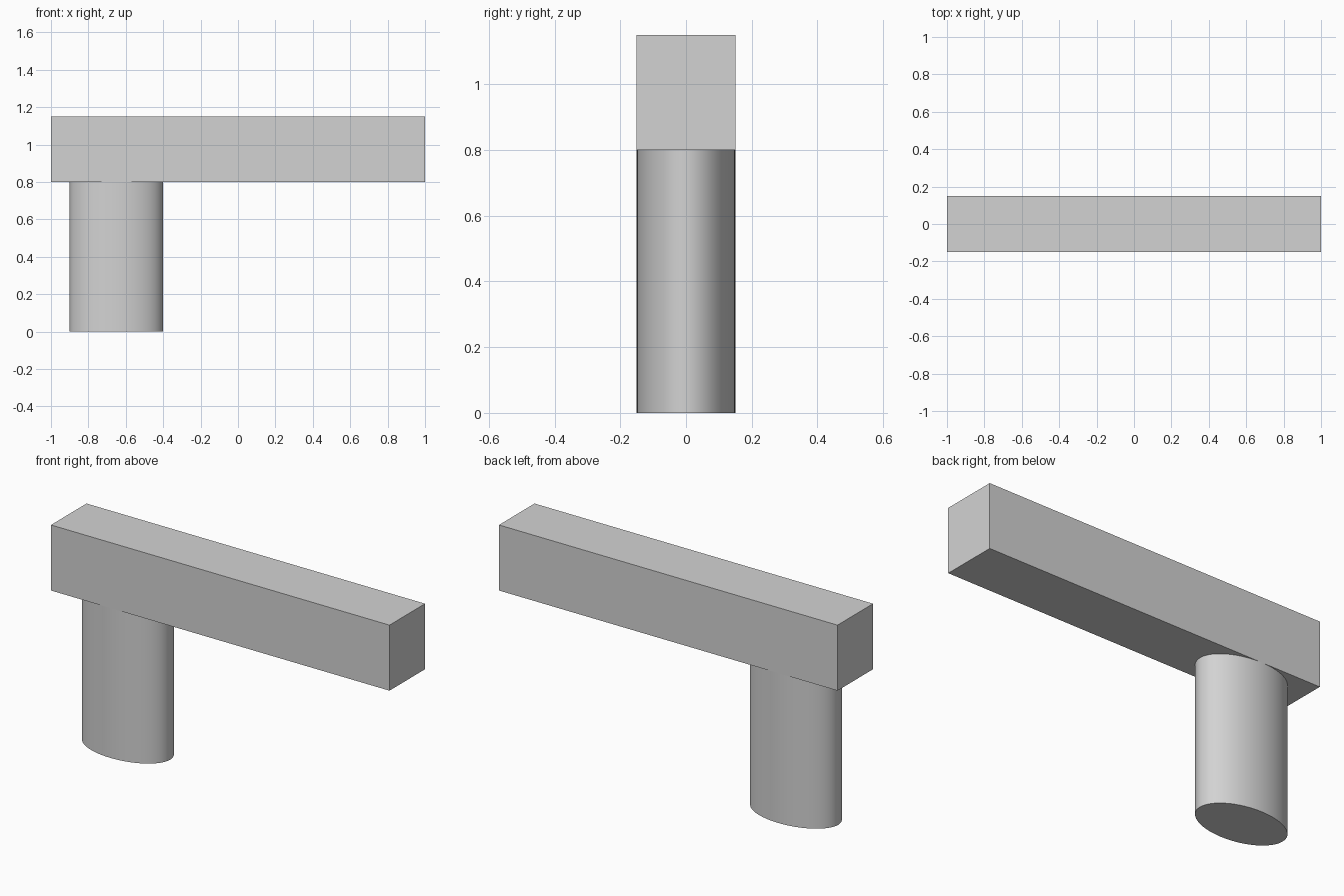
import bpy

cube = bpy.data.objects.get("Cube")
if cube:
    bpy.data.objects.remove(cube, do_unlink=True)

# Single plain grey
grey = bpy.data.materials.new("light grey")
grey.use_nodes = True
colour = (0.65, 0.65, 0.65, 1)
grey.diffuse_color = colour
grey.node_tree.nodes["Principled BSDF"].inputs["Base Color"].default_value = colour


def finish(name, size):
    """Name, scale and colour the active primitive."""
    obj = bpy.context.object
    obj.name = name
    obj.scale = size
    bpy.ops.object.transform_apply(location=False, rotation=False, scale=True)
    obj.data.materials.append(grey)
    return obj


DEPTH, POST_HEIGHT, BEAM_HEIGHT = 0.3, 0.8, 0.35

# Long horizontal beam
bpy.ops.mesh.primitive_cube_add(size=1, location=(0, 0, POST_HEIGHT + BEAM_HEIGHT / 2))
finish("beam", (2, DEPTH, BEAM_HEIGHT))

# Oval post under the right end
bpy.ops.mesh.primitive_cylinder_add(vertices=64, radius=0.5, depth=1,
                                    location=(-0.65, 0, POST_HEIGHT / 2))
finish("oval_post", (0.5, DEPTH, POST_HEIGHT))
bpy.ops.object.shade_smooth_by_angle()
